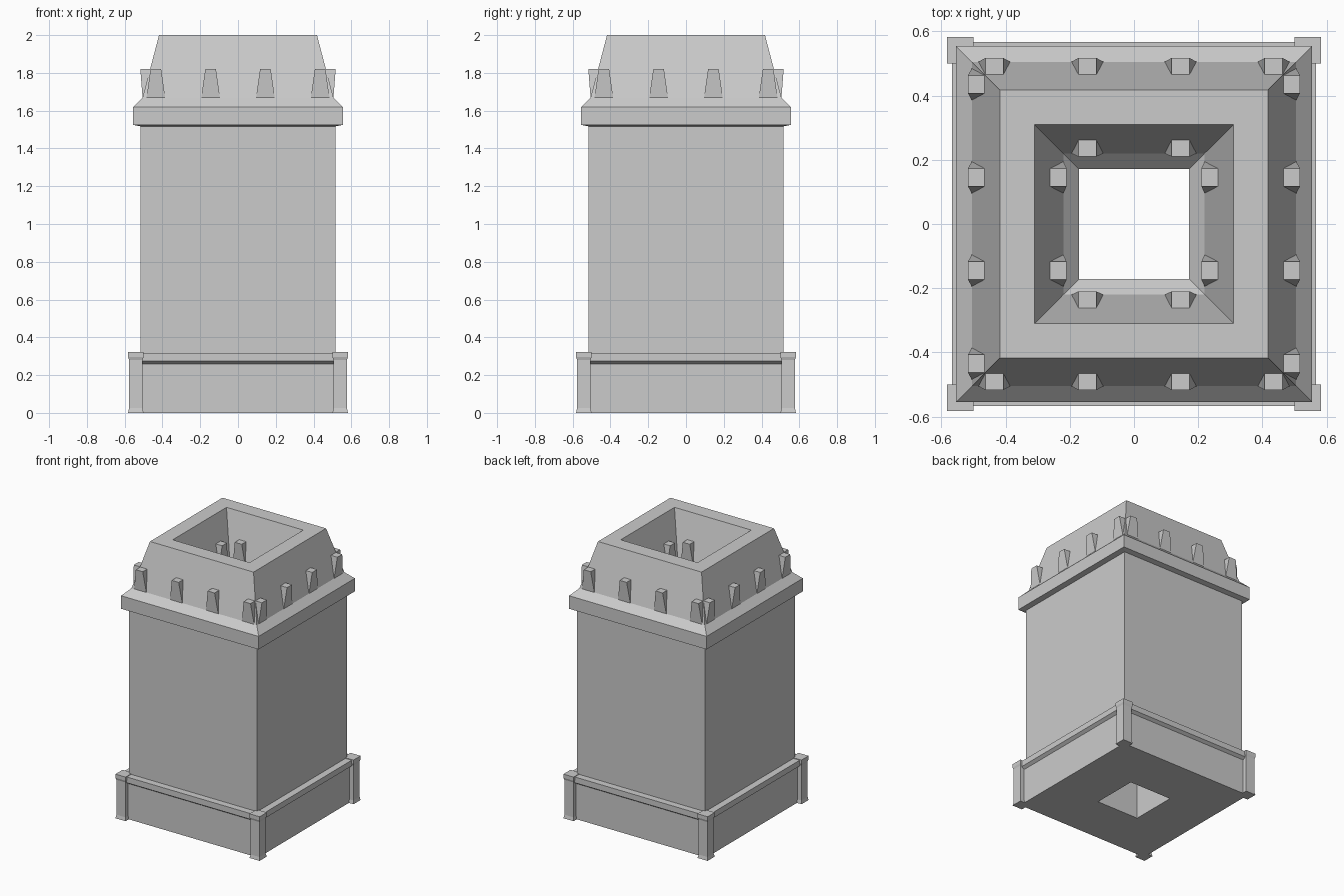
import bpy, bmesh, math
from mathutils import Matrix, Vector

if "Cube" in bpy.data.objects:
    bpy.data.objects.remove(bpy.data.objects["Cube"])

SQUARE = [(-1, -1), (1, -1), (1, 1), (-1, 1)]


def finish(name, bm):
    mesh = bpy.data.meshes.new(name)
    bm.to_mesh(mesh)
    bm.free()
    obj = bpy.data.objects.new(name, mesh)
    bpy.context.collection.objects.link(obj)
    return obj


def square_sweep(name, profile, center=(0, 0), cap=False):
    """Sweep a (half width, z) profile around a square."""
    bm = bmesh.new()
    rings = [[bm.verts.new((center[0] + sx * r, center[1] + sy * r, z))
              for sx, sy in SQUARE] for r, z in profile]
    for a, b in zip(rings, rings[1:]):
        for j in range(4):
            k = (j + 1) % 4
            bm.faces.new((a[j], a[k], b[k], b[j]))
    if cap:
        bm.faces.new(rings[0][::-1])
        bm.faces.new(rings[-1])
    return finish(name, bm)


def merlon(name, along, base_face, top_face, back, turn):
    """Tapered tooth on one side; base_face/top_face/back are distances from the axis."""
    bm = bmesh.new()
    z0, z1, w0, w1 = 1.665, 1.82, 0.05, 0.028
    levels = []
    for w, face, z in ((w0, base_face, z0), (w1, top_face, z1)):
        levels.append([bm.verts.new((along + x, -y, z)) for x, y in
                       ((-w, face), (w, face), (w, back), (-w, back))])
    a, b = levels
    for j in range(4):
        k = (j + 1) % 4
        bm.faces.new((a[j], a[k], b[k], b[j]))
    bm.faces.new(a[::-1])
    bm.faces.new(b)
    bmesh.ops.recalc_face_normals(bm, faces=bm.faces[:])
    bm.transform(Matrix.Rotation(turn, 4, 'Z'))
    return finish(name, bm)


# Stacked outer shell from the underside to the rim, then the flue back down
FLUE = 0.172
square_sweep("plinth", [(FLUE, 0), (0.545, 0), (0.545, 0.26), (0.567, 0.275),
                        (0.567, 0.317), (0.517, 0.317)])
square_sweep("shaft", [(0.517, 0.317), (0.517, 1.517)])
square_sweep("cornice", [(0.517, 1.517), (0.555, 1.525), (0.555, 1.62), (0.505, 1.67)])
square_sweep("crown", [(0.505, 1.67), (0.418, 2.0), (0.31, 2.0), (0.22, 1.67)])
square_sweep("flue", [(0.22, 1.67), (FLUE, 1.62), (FLUE, 0)])

# Corner posts with flared foot and cap
POST = [(0.041, 0), (0.036, 0.025), (0.036, 0.28), (0.041, 0.295), (0.041, 0.322)]
for i, (sx, sy) in enumerate(SQUARE):
    square_sweep(f"corner_post_{i}", POST, (sx * 0.541, sy * 0.541), cap=True)

# Teeth around the outside and inside of the crown
for side in range(4):
    turn = side * math.pi / 2
    for n, x in enumerate((-0.435, -0.145, 0.145, 0.435)):
        merlon(f"outer_tooth_{side}_{n}", x, 0.505, 0.517, 0.464, turn)
    for n, x in enumerate((-0.145, 0.145)):
        merlon(f"inner_tooth_{side}_{n}", x, 0.22, 0.21, 0.264, turn)
